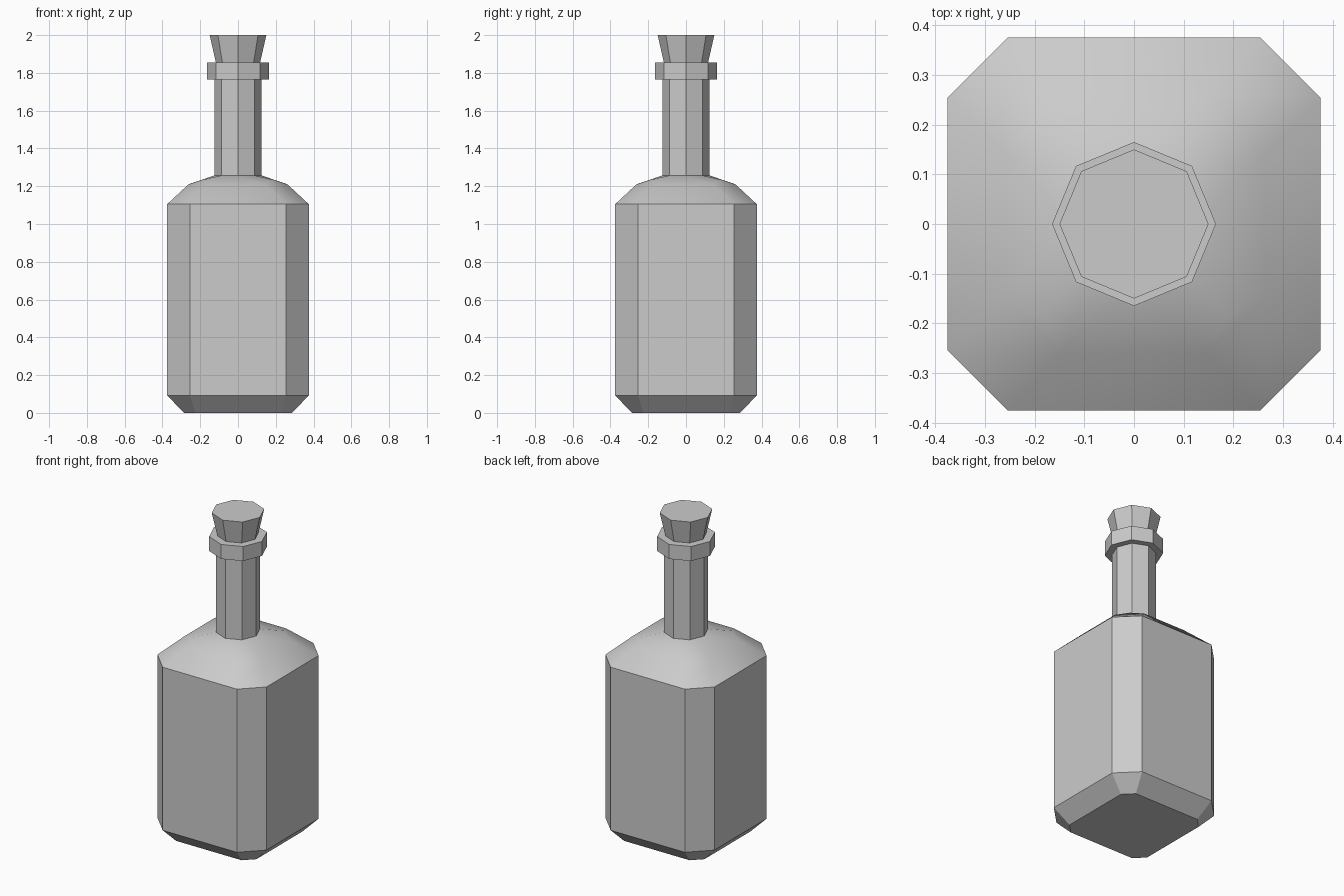
import bpy
from math import sin, cos, pi

if "Cube" in bpy.data.objects:
    bpy.data.objects.remove(bpy.data.objects["Cube"])


def add_object(name, verts, faces, smooth=False):
    mesh = bpy.data.meshes.new(name)
    mesh.from_pydata(verts, [], faces)
    for p in mesh.polygons:
        p.use_smooth = smooth
    ob = bpy.data.objects.new(name, mesh)
    bpy.context.collection.objects.link(ob)
    return ob


def octagon(r, z):
    """Regular octagon with corners on the axes."""
    return [(r * cos(i * pi / 4), r * sin(i * pi / 4), z) for i in range(8)]


def cut_square(h, c, z):
    """Square of half width h whose corners are cut at c."""
    quarter = [(h, c), (c, h)]
    ring = []
    for _ in range(4):
        ring += [(x, y, z) for x, y in quarter]
        quarter = [(-y, x) for x, y in quarter]
    return ring


def loft(name, rings, bottom=True, top=True):
    n, last = len(rings[0]), len(rings) - 1
    faces = [(k * n + i, k * n + (i + 1) % n, (k + 1) * n + (i + 1) % n, (k + 1) * n + i)
             for k in range(last) for i in range(n)]
    if bottom:
        faces.append(tuple(reversed(range(n))))
    if top:
        faces.append(tuple(range(last * n, last * n + n)))
    return add_object(name, [v for r in rings for v in r], faces)


# Square body with cut corners and a bevelled foot
loft("body", [cut_square(0.285, 0.225, 0),
              cut_square(0.375, 0.255, 0.092),
              cut_square(0.375, 0.255, 1.105)], top=False)

# Smooth shoulder: body rim (0-7), middle ring (8-15), corner dents (16-19), neck (20-27)
d = 0.185
verts = (cut_square(0.375, 0.255, 1.105) + cut_square(0.262, 0.145, 1.21)
         + [(d, d, 1.235), (-d, d, 1.235), (-d, -d, 1.235), (d, -d, 1.235)]
         + octagon(0.125, 1.257))
faces = [(i, (i + 1) % 8, 8 + (i + 1) % 8, 8 + i) for i in range(8)]
for q in range(4):
    a, b, nxt = 8 + 2 * q, 9 + 2 * q, 8 + (2 * q + 2) % 8
    dent = 16 + q
    axis0, diag, axis1, diag1 = (20 + (2 * q + k) % 8 for k in range(4))
    faces += [(a, b, dent), (a, dent, diag), (dent, b, diag),
              (a, diag, axis0), (b, axis1, diag), (b, nxt, axis1)]
add_object("shoulder", verts, faces, smooth=True)

# Neck, collar and stopper
loft("neck", [octagon(0.125, 1.255), octagon(0.125, 1.765)], False, False)
loft("collar", [octagon(0.165, 1.765), octagon(0.165, 1.855)])
loft("stopper", [octagon(0.117, 1.855), octagon(0.15, 2.0)], bottom=False)
